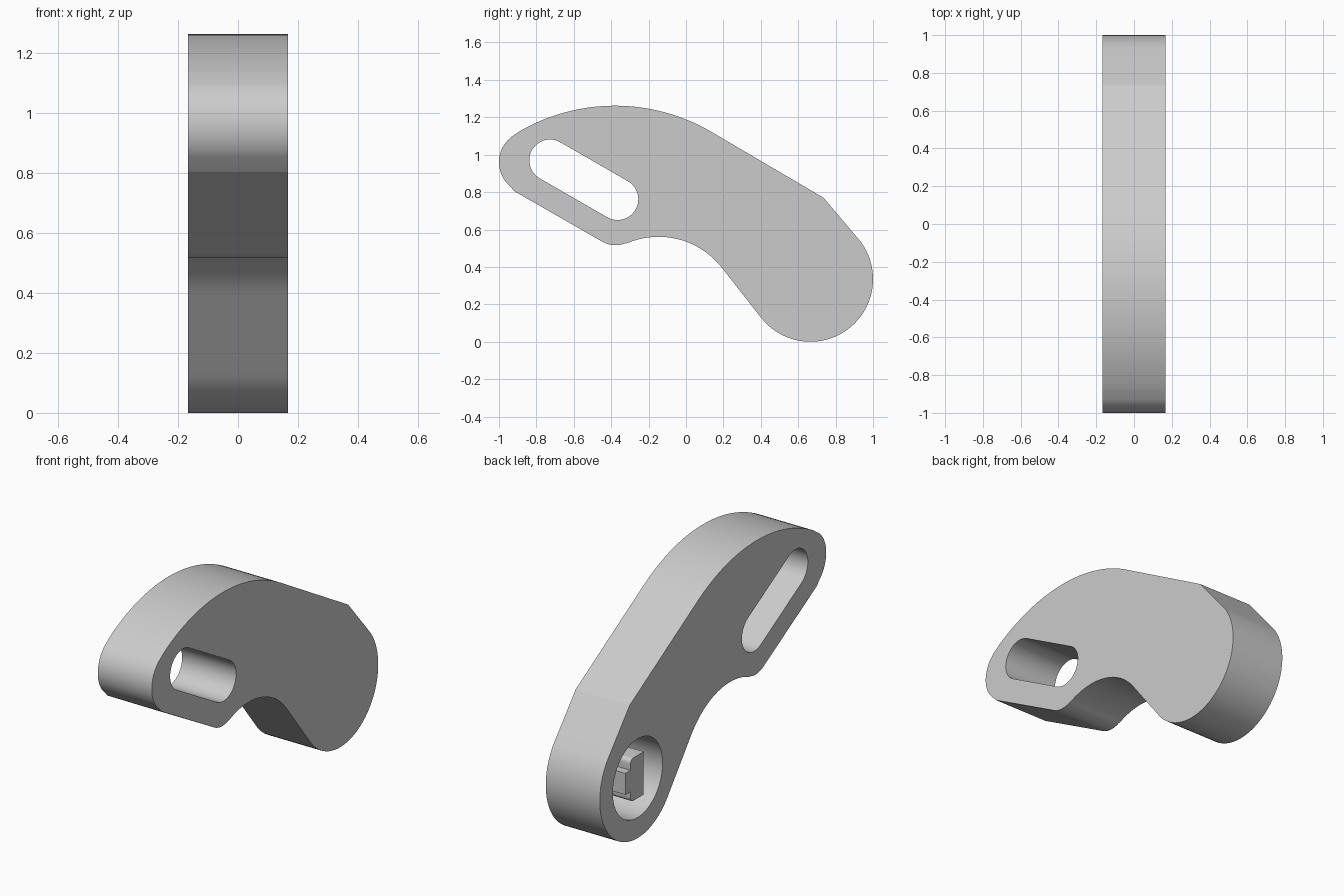
import bpy, bmesh
from math import sin, cos, radians

if "Cube" in bpy.data.objects:
    bpy.data.objects.remove(bpy.data.objects["Cube"])

HALF = 0.167              # half thickness along x
PIVOT = (0.665, 0.335)    # centre of the round lower end (y, z)
POCKET_DEPTH = 0.25

grey = bpy.data.materials.new("light grey")
grey.use_nodes = True
grey.diffuse_color = (0.6, 0.6, 0.6, 1)
grey.node_tree.nodes["Principled BSDF"].inputs["Base Color"].default_value = (0.6, 0.6, 0.6, 1)


def arc(centre, radius, start, end, steps=24):
    """Points on an arc in the y-z plane, angles in degrees."""
    angles = [radians(start + (end - start) * i / steps) for i in range(steps + 1)]
    return [(centre[0] + radius * cos(a), centre[1] + radius * sin(a)) for a in angles]


def prism(name, outline, x0, x1):
    """Extrude a y-z outline from x0 to x1."""
    bm = bmesh.new()
    face = bm.faces.new([bm.verts.new((x0, y, z)) for y, z in outline])
    moved = bmesh.ops.extrude_face_region(bm, geom=[face])["geom"]
    bmesh.ops.translate(bm, vec=(x1 - x0, 0, 0),
                        verts=[v for v in moved if isinstance(v, bmesh.types.BMVert)])
    bmesh.ops.recalc_face_normals(bm, faces=bm.faces)
    mesh = bpy.data.meshes.new(name)
    bm.to_mesh(mesh)
    bm.free()
    mesh.materials.append(grey)
    obj = bpy.data.objects.new(name, mesh)
    bpy.context.collection.objects.link(obj)
    return obj


def cut(target, cutter):
    """Subtract the cutter, bake the result and remove the cutter."""
    cutter.hide_render = True
    mod = target.modifiers.new("cut", 'BOOLEAN')
    mod.operation, mod.solver, mod.object = 'DIFFERENCE', 'EXACT', cutter
    graph = bpy.context.evaluated_depsgraph_get()
    mesh = bpy.data.meshes.new_from_object(target.evaluated_get(graph))
    target.modifiers.clear()
    target.data = mesh
    bpy.data.objects.remove(cutter)


def smooth(obj):
    obj.data.shade_smooth()
    obj.data.set_sharp_from_angle(angle=radians(16))


# Bent arm: clockwise outline of blended arcs and straight flanks
outline = (
    arc((-0.38, 0.242), 1.02, 120, 60, 32)            # broad top curve
    + [(0.735, 0.77)]                                 # shoulder corner
    + arc(PIVOT, 0.335, 38, -142, 48)                 # round lower end
    + arc((-0.147, 0.131), 0.43, 38, 113.7, 28)       # concave underside
    + arc((-0.377, 0.656), 0.14, -66.3, -120, 12)     # small lower bulge
    + [(-0.915, 0.803)]                               # heel corner
    + arc((-0.83, 0.96), 0.17, 218, 120, 24)          # nose
)
arm = prism("arm", outline, -HALF, HALF)

# Slot running through the upper half
slot = arc((-0.727, 0.97), 0.111, 60, 240) + arc((-0.366, 0.762), 0.111, 240, 420)
cut(arm, prism("slot_cutter", slot, -HALF - 0.1, HALF + 0.1))

# Round blind pocket on the right face
pocket = arc(PIVOT, 0.22, 0, 360, 64)[:-1]
cut(arm, prism("pocket_cutter", pocket, -HALF - 0.1, -HALF + POCKET_DEPTH))
smooth(arm)

# Keyed post inside the pocket: upright bar with a middle tab
r = 0.025
upper = ([(0.095, 0), (0.095, 0.06), (0.05, 0.06)]
         + arc((0.05 - r, 0.12 - r), r, 0, 90, 6) + [(-0.067, 0.12)])
lower = [(y, -z) for y, z in reversed(upper[1:])]
post = prism("keyed_post", [(PIVOT[0] + y, PIVOT[1] + z) for y, z in upper + lower],
             -HALF + 0.01, -HALF + POCKET_DEPTH + 0.01)
smooth(post)
